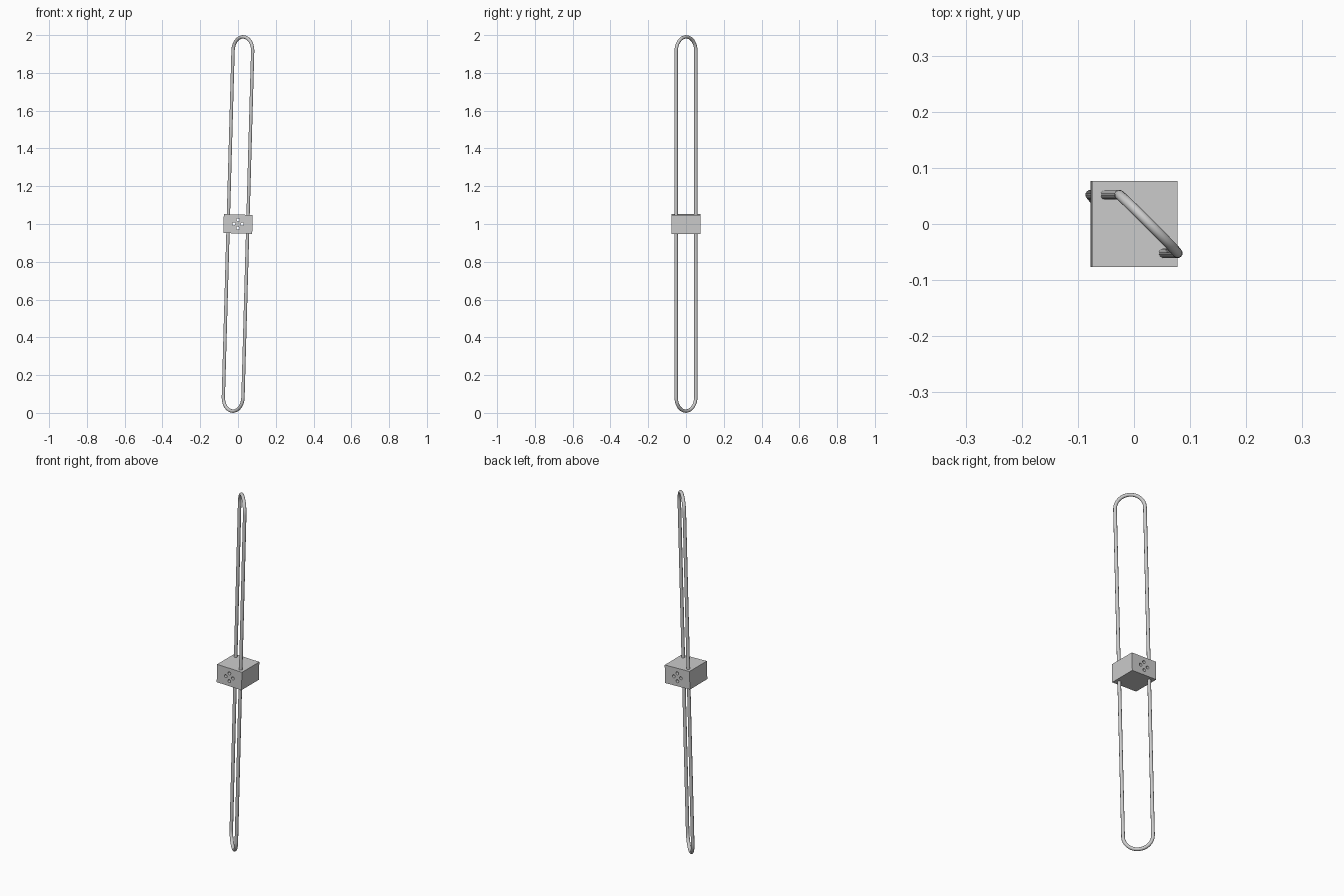
import bpy, math
from mathutils import Matrix, Vector

if "Cube" in bpy.data.objects:
    bpy.data.objects.remove(bpy.data.objects["Cube"])

TILT = Matrix.Translation((0, 0, 1)) @ Matrix.Rotation(0.028, 4, 'Y')
R = 0.0735        # half width of the rod loop
TUBE = 0.009      # rod radius
STRAIGHT = 1.0 - R - TUBE

# Rod loop: one closed stadium path lying in a diagonal vertical plane
diag = Vector((1, -1, 0)).normalized()
pts = []
for cz, start in ((STRAIGHT, 0), (-STRAIGHT, math.pi)):
    for i in range(17):
        a = start + math.pi * i / 16
        pts.append(diag * (R * math.cos(a)) + Vector((0, 0, cz + R * math.sin(a))))
curve = bpy.data.curves.new("rod_loop", 'CURVE')
curve.dimensions = '3D'
curve.bevel_depth = TUBE
curve.bevel_resolution = 4
spline = curve.splines.new('POLY')
spline.points.add(len(pts) - 1)
for p, co in zip(spline.points, pts):
    p.co = (*co, 1)
spline.use_cyclic_u = True
loop = bpy.data.objects.new("rod_loop", curve)
bpy.context.collection.objects.link(loop)
loop.matrix_world = TILT
bpy.context.view_layer.objects.active = loop
loop.select_set(True)
bpy.ops.object.convert(target='MESH')
bpy.ops.object.shade_smooth_by_angle(angle=math.radians(40))

# Central block
bpy.ops.mesh.primitive_cube_add(size=1)
block = bpy.context.object
block.name = "center_block"
block.data.transform(Matrix.Diagonal((0.153, 0.153, 0.1, 1)))
block.matrix_world = TILT

# Four through holes in a plus pattern, front to back
for i, (x, z) in enumerate(((0.022, 0), (-0.022, 0), (0, 0.022), (0, -0.022))):
    bpy.ops.mesh.primitive_cylinder_add(vertices=20, radius=0.0085, depth=0.3)
    cutter = bpy.context.object
    cutter.name = f"hole_cutter_{i + 1}"
    cutter.matrix_world = TILT @ Matrix.Translation((x, 0, z)) @ Matrix.Rotation(math.pi / 2, 4, 'X')
    mod = block.modifiers.new("hole", 'BOOLEAN')
    mod.operation = 'DIFFERENCE'
    mod.solver = 'EXACT'
    mod.object = cutter
    bpy.context.view_layer.objects.active = block
    bpy.ops.object.modifier_apply(modifier=mod.name)
    bpy.data.objects.remove(cutter)
bpy.ops.object.select_all(action='DESELECT')
block.select_set(True)
bpy.ops.object.shade_smooth_by_angle(angle=math.radians(30))
